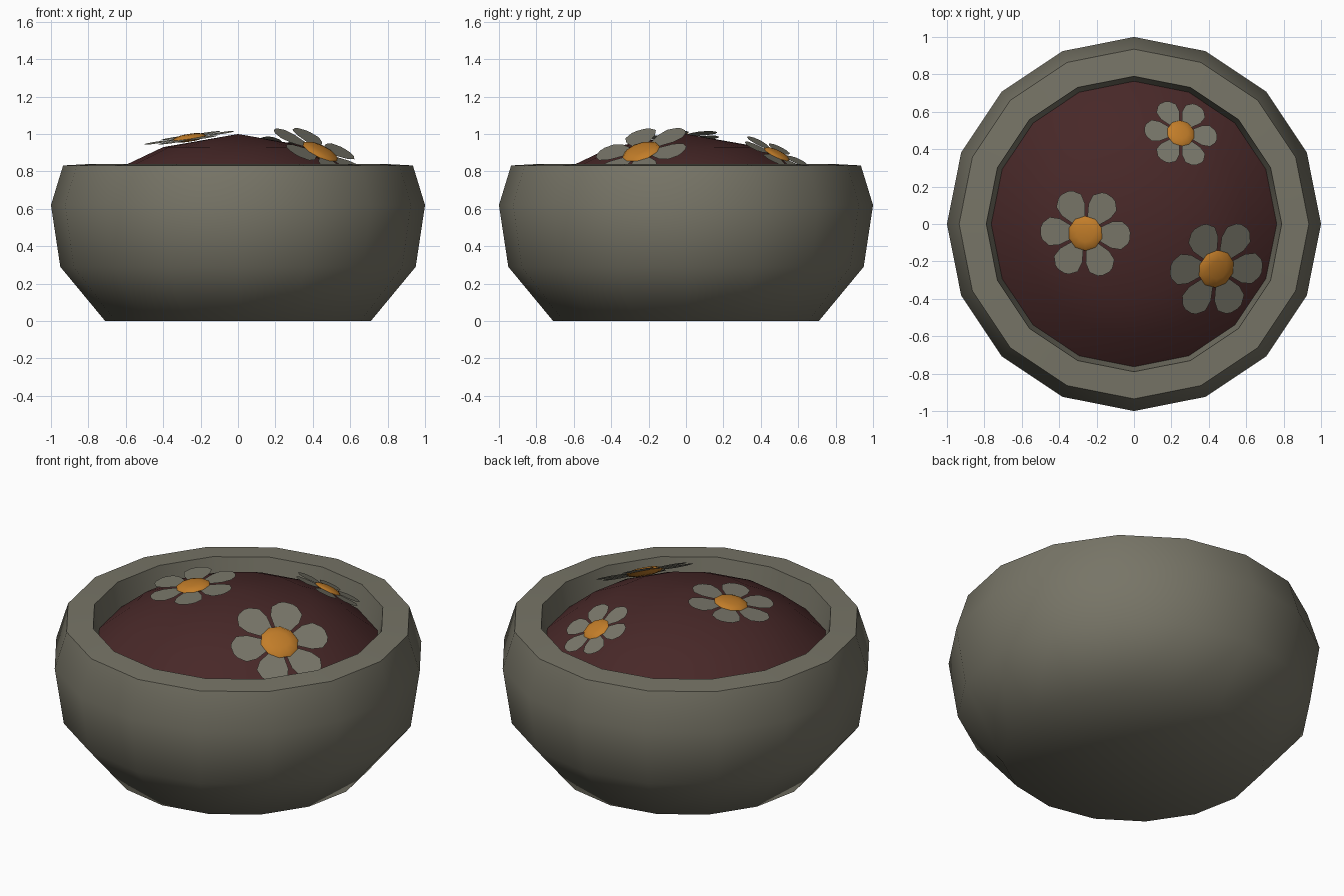
import bpy
import bmesh
import math
from mathutils import Vector

if "Cube" in bpy.data.objects:
    bpy.data.objects.remove(bpy.data.objects["Cube"])

SIDES = 16


def material(name, rgb):
    m = bpy.data.materials.new(name)
    m.diffuse_color = (*rgb, 1)
    m.use_nodes = True
    m.node_tree.nodes["Principled BSDF"].inputs["Base Color"].default_value = m.diffuse_color
    return m


STONE = material("stone_grey", (0.185, 0.177, 0.135))
PETAL = material("petal_white", (0.19, 0.183, 0.143))
YOLK = material("flower_orange", (0.54, 0.205, 0.022))
SOIL = material("soil_brown", (0.064, 0.021, 0.021))


def finish(bm, name, mats, smooth_angle=None):
    me = bpy.data.meshes.new(name)
    bm.to_mesh(me)
    bm.free()
    for m in mats:
        me.materials.append(m)
    ob = bpy.data.objects.new(name, me)
    bpy.context.collection.objects.link(ob)
    if smooth_angle:
        bpy.ops.object.select_all(action='DESELECT')
        ob.select_set(True)
        bpy.context.view_layer.objects.active = ob
        bpy.ops.object.shade_smooth_by_angle(angle=math.radians(smooth_angle))
    return ob


def lathe(name, profile, mat, smooth_angle, sides=SIDES):
    """Revolve (radius, z) points around z; radius 0 makes a pole."""
    bm = bmesh.new()
    rings = []
    for r, z in profile:
        n = sides if r > 0 else 1
        rings.append([bm.verts.new((r * math.cos(math.tau * i / sides),
                                    r * math.sin(math.tau * i / sides), z))
                      for i in range(n)])
    for a, b in zip(rings, rings[1:]):
        for i in range(sides):
            j = (i + 1) % sides
            corners = [a[i % len(a)], a[j % len(a)], b[j % len(b)], b[i % len(b)]]
            bm.faces.new(list(dict.fromkeys(corners)))
    return finish(bm, name, [mat], smooth_angle)


# bowl: outside, rim, inner wall and hidden floor
lathe("bowl", [(0, 0), (0.71, 0), (0.95, 0.29), (1.0, 0.62), (0.935, 0.832),
               (0.79, 0.84), (0.755, 0.66), (0, 0.62)], STONE, 60)

# domed soil filling
lathe("soil", [(0.765, 0.70), (0.6, 0.835), (0.4, 0.93), (0, 1.0)], SOIL, 60)

# half outline of one petal: distance along, half width (flower radius = 1)
HALF = [(0.22, 0.10), (0.58, 0.29), (0.80, 0.31), (0.95, 0.18), (0.99, 0.08)]
OUTLINE = [(u, -v) for u, v in HALF] + [(u, v) for u, v in reversed(HALF)]


def flower(name, centre, slope, radius):
    """Six flat petals and a flattened round centre, lying on the soil."""
    normal = Vector((slope[0], slope[1], 1)).normalized()
    turn = Vector((0, 0, 1)).rotation_difference(normal)

    bm = bmesh.new()
    for k in range(6):
        a = math.tau * k / 6 - math.radians(3)
        c, s = math.cos(a), math.sin(a)
        bm.faces.new([bm.verts.new((radius * (u * c - v * s),
                                    radius * (u * s + v * c), 0))
                      for u, v in OUTLINE])
    petals = finish(bm, name + "_petals", [PETAL])

    bm = bmesh.new()
    bmesh.ops.create_uvsphere(bm, u_segments=10, v_segments=6, radius=radius * 0.38)
    bmesh.ops.scale(bm, vec=(1, 1, 0.22), verts=bm.verts)
    middle = finish(bm, name + "_centre", [YOLK], 60)

    for ob in (petals, middle):
        ob.location = centre
        ob.rotation_mode = 'QUATERNION'
        ob.rotation_quaternion = turn


flower("left_flower", (-0.26, -0.05, 0.98), (-0.15, -0.07), 0.245)
flower("back_flower", (0.25, 0.485, 0.892), (0.25, 0.48), 0.2)
flower("right_flower", (0.44, -0.24, 0.905), (0.48, -0.33), 0.275)
